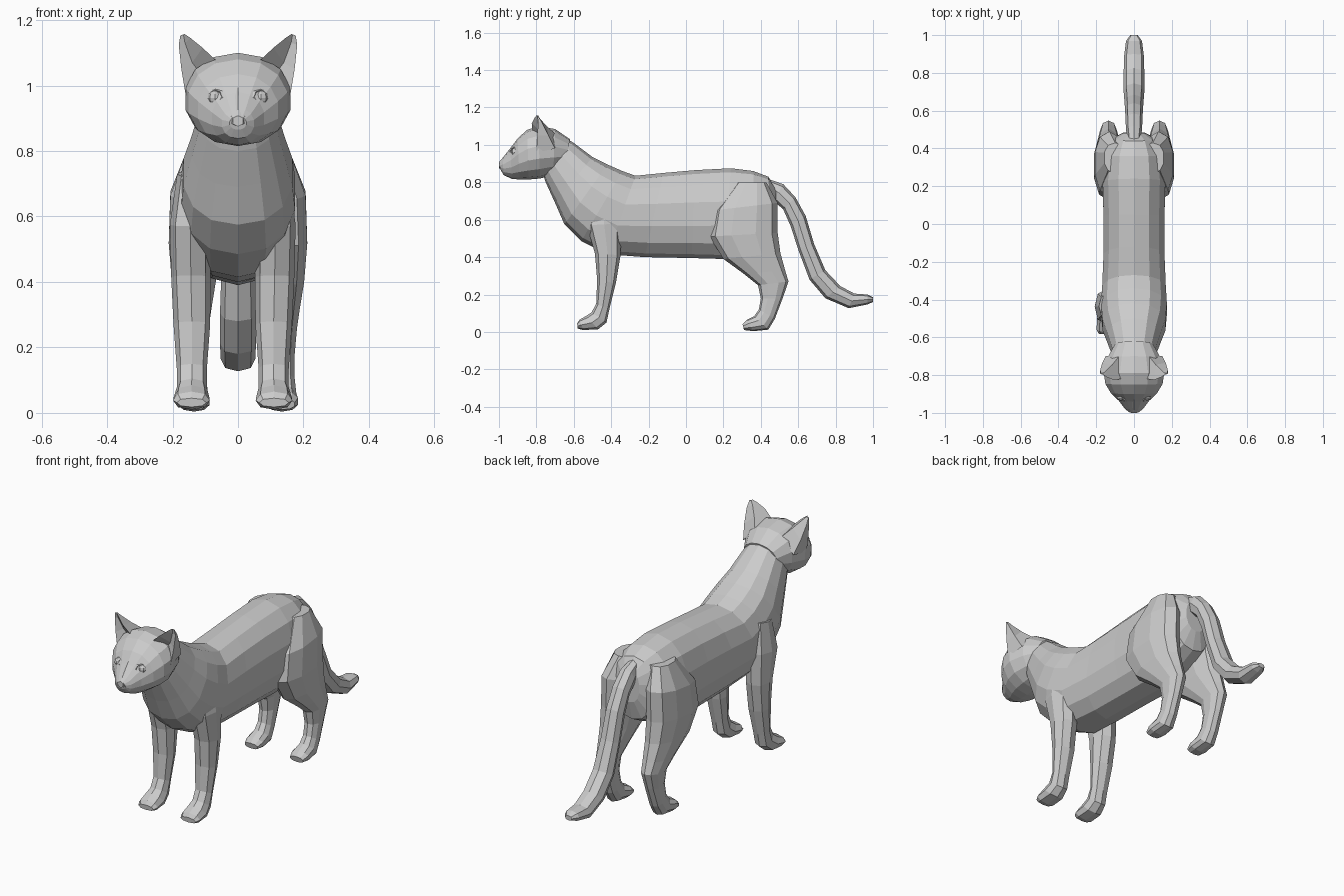
import bpy, bmesh, math
from mathutils import Vector


def new_object(name, bm):
    bmesh.ops.recalc_face_normals(bm, faces=bm.faces)
    mesh = bpy.data.meshes.new(name)
    bm.to_mesh(mesh)
    bm.free()
    ob = bpy.data.objects.new(name, mesh)
    bpy.context.collection.objects.link(ob)
    return ob


def skin(name, rings):
    """Joins closed rings of points and caps both ends."""
    bm = bmesh.new()
    vs = [[bm.verts.new(p) for p in r] for r in rings]
    n = len(vs[0])
    for a, b in zip(vs, vs[1:]):
        for i in range(n):
            j = (i + 1) % n
            bm.faces.new((a[i], a[j], b[j], b[i]))
    bm.faces.new(vs[0])
    bm.faces.new(vs[-1])
    return new_object(name, bm)


def loft(name, sections, n, side=1, dx=0, power=0.88):
    """Section: (y, z) of one edge, (y, z) of the opposite edge, centre x, half width."""
    rings = []
    for y1, z1, y2, z2, xc, w in sections:
        ring = []
        for i in range(n):
            a = 2 * math.pi * i / n
            c, s = [math.copysign(abs(t) ** power, t) if abs(t) > 1e-6 else 0
                    for t in (math.cos(a), math.sin(a))]
            ring.append(((side * (xc + w * s)) + dx,
                         (y1 + y2) / 2 + c * (y1 - y2) / 2,
                         (z1 + z2) / 2 + c * (z1 - z2) / 2))
        rings.append(ring)
    return skin(name, rings)


# Torso and neck
loft("torso", [
    (-.68, 1.06, -.77, .86, 0, .10), (-.60, 1.01, -.75, .80, 0, .118),
    (-.50, .935, -.70, .69, 0, .145), (-.42, .895, -.65, .575, 0, .17),
    (-.34, .86, -.56, .485, 0, .178), (-.27, .835, -.42, .415, 0, .172),
    (-.12, .85, -.22, .40, 0, .165), (.05, .865, .03, .395, 0, .165),
    (.24, .875, .20, .39, 0, .17), (.36, .86, .36, .45, 0, .16),
    (.44, .83, .46, .50, 0, .12), (.48, .77, .485, .60, 0, .06)], 14)

# Head and muzzle
loft("head", [
    (-1.0, .905, -.99, .865, 0, .026), (-.98, .93, -.975, .838, 0, .05),
    (-.94, .98, -.93, .818, 0, .082), (-.90, 1.035, -.89, .815, 0, .125),
    (-.85, 1.08, -.84, .815, 0, .155), (-.79, 1.10, -.78, .82, 0, .165),
    (-.70, 1.085, -.71, .84, 0, .142), (-.62, 1.03, -.65, .88, 0, .10)],
    14, power=0.95)

# Nose
loft("nose", [
    (-1.0, .908, -1.0, .875, 0, .018), (-.985, .925, -.985, .875, 0, .03),
    (-.93, .995, -.93, .89, 0, .024)], 6)

# Tail
loft("tail", [
    (.42, .825, .44, .74, 0, .03), (.52, .79, .47, .70, 0, .042),
    (.585, .72, .52, .655, 0, .045), (.64, .62, .56, .565, 0, .047),
    (.685, .47, .60, .44, 0, .05), (.745, .33, .66, .28, 0, .055),
    (.825, .245, .745, .18, 0, .055), (.90, .205, .87, .127, 0, .053),
    (.97, .20, .97, .147, 0, .042), (1.0, .185, 1.0, .16, 0, .02)], 8)

FRONT_LEG = [
    (-.50, .72, -.37, .74, .12, .05), (-.53, .57, -.345, .58, .13, .062),
    (-.487, .42, -.35, .41, .128, .06), (-.475, .28, -.375, .26, .125, .056),
    (-.48, .15, -.41, .12, .125, .046), (-.505, .105, -.425, .05, .125, .046),
    (-.535, .085, -.47, .014, .126, .054), (-.57, .065, -.55, .01, .126, .056),
    (-.582, .045, -.58, .018, .126, .045)]
HIND_LEG = [
    (.27, .80, .43, .80, .10, .06), (.15, .65, .49, .69, .13, .08),
    (.125, .51, .49, .53, .135, .08), (.20, .39, .505, .42, .135, .07),
    (.31, .31, .53, .33, .135, .056), (.385, .25, .548, .27, .135, .047),
    (.40, .18, .517, .18, .135, .04), (.39, .12, .475, .07, .135, .04),
    (.365, .085, .44, .012, .135, .045), (.325, .065, .36, .004, .135, .05),
    (.302, .042, .31, .01, .135, .04)]

for side, label in ((-1, "left"), (1, "right")):
    # Legs with paws
    loft("front_leg_" + label, FRONT_LEG, 8, side, -.016)
    loft("hind_leg_" + label, HIND_LEG, 10, side)

    # Cupped ear: inner edge, hollow, outer edge, two points on the back
    ear = [
        [(.06, -.82, 1.07), (.11, -.765, 1.03), (.158, -.80, .96),
         (.15, -.70, .98), (.08, -.70, 1.06)],
        [(.108, -.825, 1.115), (.14, -.775, 1.07), (.173, -.795, 1.05),
         (.168, -.735, 1.05), (.115, -.745, 1.10)],
        [(.145, -.81, 1.145), (.162, -.79, 1.13), (.181, -.79, 1.125),
         (.178, -.77, 1.12), (.15, -.78, 1.14)],
        [(.163, -.80, 1.157), (.167, -.795, 1.156), (.176, -.795, 1.153),
         (.176, -.79, 1.152), (.165, -.79, 1.156)]]
    skin("ear_" + label, [[(side * x, y, z) for x, y, z in r] for r in ear])

    # Eye
    bpy.ops.mesh.primitive_uv_sphere_add(
        segments=8, ring_count=6, radius=.023, location=(side * .07, -.912, .962))
    bpy.context.object.name = "eye_" + label

    # Eyelid rim
    bpy.ops.mesh.primitive_torus_add(
        major_segments=8, minor_segments=4, major_radius=.026, minor_radius=.007,
        location=(side * .071, -.917, .964),
        rotation=(math.radians(75), 0, side * math.radians(35)))
    rim = bpy.context.object
    rim.name = "eyelid_" + label
    rim.scale = (1.2, .85, 1)
